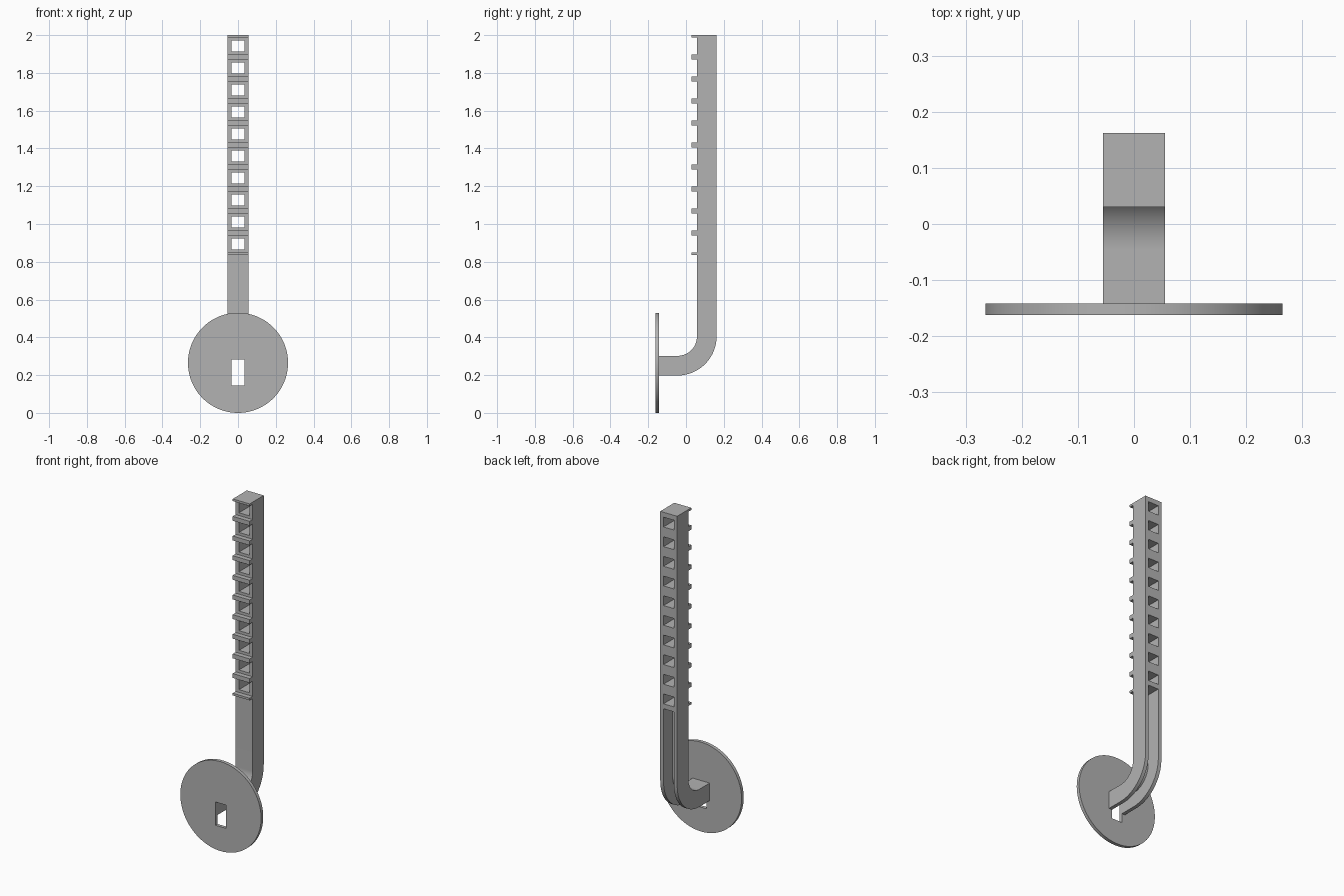
import bpy, bmesh, math
from mathutils import Matrix

cube = bpy.data.objects.get("Cube")
if cube:
    bpy.data.objects.remove(cube, do_unlink=True)

HALF_W, SLOT_W = 0.0555, 0.034        # half widths of the arm and its openings
FRONT, BACK = 0.058, 0.162            # arm depth
BEND_Y, BEND_Z = -0.045, 0.405        # bend centre
DISC_BACK, TOP, RACK_Z = -0.142, 2.0, 0.835
CELLS = 10
PITCH = (TOP - RACK_Z) / CELLS
STEPS = 28

grey = bpy.data.materials.new("plain_grey")
grey.use_nodes = True
colour = (0.45, 0.45, 0.45, 1)
grey.diffuse_color = colour
grey.node_tree.nodes["Principled BSDF"].inputs["Base Color"].default_value = colour


def finish(name, bm):
    bmesh.ops.recalc_face_normals(bm, faces=bm.faces)
    mesh = bpy.data.meshes.new(name)
    bm.to_mesh(mesh)
    bm.free()
    mesh.materials.append(grey)
    ob = bpy.data.objects.new(name, mesh)
    bpy.context.collection.objects.link(ob)
    return ob


def add_box(bm, x, y0, y1, z0, z1):
    size = Matrix.Diagonal((2 * x, y1 - y0, z1 - z0, 1))
    place = Matrix.Translation((0, (y0 + y1) / 2, (z0 + z1) / 2))
    bmesh.ops.create_cube(bm, size=1, matrix=place @ size)


def prism(name, profile, half):
    """Extrude a side profile of (y, z) points across x."""
    bm = bmesh.new()
    face = bm.faces.new([bm.verts.new((-half, y, z)) for y, z in profile])
    out = bmesh.ops.extrude_face_region(bm, geom=[face])
    moved = [v for v in out["geom"] if isinstance(v, bmesh.types.BMVert)]
    bmesh.ops.translate(bm, verts=moved, vec=(2 * half, 0, 0))
    return finish(name, bm)


def arc(radius, reverse=False):
    """Quarter bend running from the foot up to the upright."""
    pts = []
    for i in range(STEPS + 1):
        a = math.pi / 2 * (i / STEPS - 1)
        pts.append((BEND_Y + radius * math.cos(a), BEND_Z + radius * math.sin(a)))
    return pts[::-1] if reverse else pts


def cut(ob, cutter):
    mod = ob.modifiers.new("cut", 'BOOLEAN')
    mod.operation, mod.solver, mod.object = 'DIFFERENCE', 'EXACT', cutter
    bpy.context.view_layer.objects.active = ob
    bpy.ops.object.modifier_apply(modifier=mod.name)
    bpy.data.objects.remove(cutter, do_unlink=True)


def smooth(ob):
    bpy.ops.object.select_all(action='DESELECT')
    ob.select_set(True)
    bpy.context.view_layer.objects.active = ob
    bpy.ops.object.shade_smooth_by_angle(angle=math.radians(30))


# Toothed arm with its bend, as one side profile
outer, inner = BACK - BEND_Y, FRONT - BEND_Y
tooth, tip = 0.013, 0.03
profile = [(DISC_BACK, BEND_Z - outer)] + arc(outer) + [(BACK, TOP), (tip, TOP)]
for i in range(CELLS):
    z = TOP - i * PITCH
    low = z - PITCH
    profile += [(tip, z - tooth), (FRONT, z - tooth),
                (FRONT, low + tooth), (tip, low + tooth)]
profile += [(tip, RACK_Z), (FRONT, RACK_Z)]
profile += arc(inner, True) + [(DISC_BACK, BEND_Z - inner)]
arm = prism("toothed_arm", profile, HALF_W)

# Groove along the back of the arm and under the foot
floor = inner + 0.02
far = 0.3
groove = [(-far, BEND_Z - floor)] + arc(floor)
groove += [(BEND_Y + floor, RACK_Z), (far, RACK_Z), (far, 0), (-far, 0)]
cut(arm, prism("groove_cutter", groove, SLOT_W))

# Row of square windows through the rack
bm = bmesh.new()
for i in range(CELLS):
    mid = RACK_Z + (i + 0.5) * PITCH
    add_box(bm, SLOT_W, 0, far, mid - 0.029, mid + 0.029)
cut(arm, finish("window_cutter", bm))
smooth(arm)

# Round base disc with a slot
RADIUS, THICK = 0.265, 0.02
bm = bmesh.new()
place = Matrix.Translation((0, DISC_BACK - THICK / 2, RADIUS))
bmesh.ops.create_cone(bm, cap_ends=True, segments=96, radius1=RADIUS, radius2=RADIUS,
                      depth=THICK, matrix=place @ Matrix.Rotation(math.pi / 2, 4, 'X'))
disc = finish("base_disc", bm)
bm = bmesh.new()
add_box(bm, SLOT_W, -far, 0, 0.144, BEND_Z - floor)
cut(disc, finish("slot_cutter", bm))
smooth(disc)
